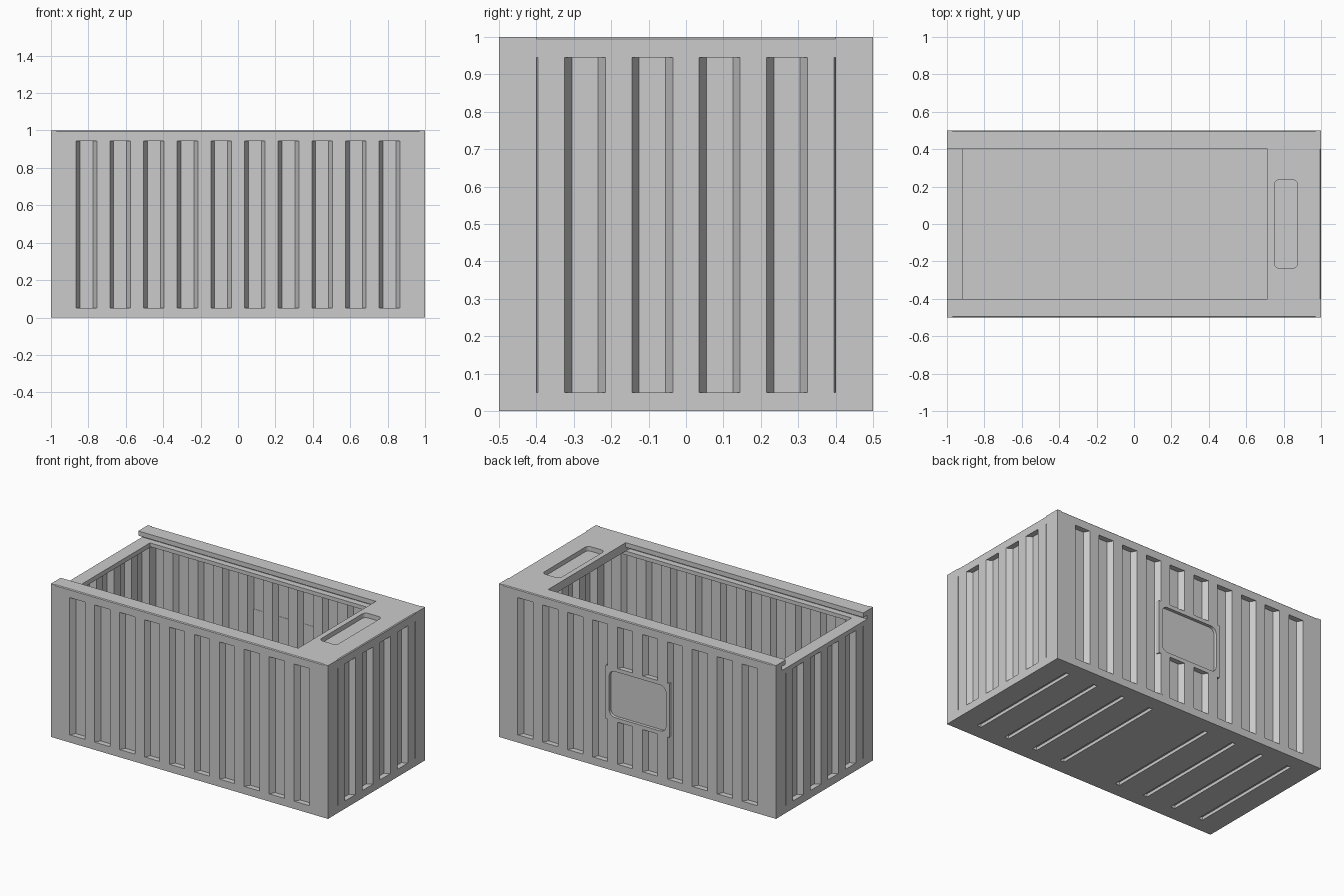
import bpy, bmesh, math
from mathutils import Vector

cube = bpy.data.objects.get("Cube")
if cube:
    bpy.data.objects.remove(cube, do_unlink=True)

grey = bpy.data.materials.new("plain_grey")
grey.use_nodes = True
grey.diffuse_color = (0.6, 0.6, 0.6, 1)
grey.node_tree.nodes["Principled BSDF"].inputs["Base Color"].default_value = (0.6, 0.6, 0.6, 1)

WALL_BOTTOM, WALL_TOP, SLOT_TOP = 0.05, 0.945, 0.97
FLUTE_DEPTH, SHEET, PITCH = 0.035, 0.03, 0.18
CHAMFER = 0.005


def prism(name, outline, axis, start, end):
    """Extrude a 2D outline along one axis."""
    place = {"x": lambda u, v, t: (t, u, v),
             "y": lambda u, v, t: (u, t, v),
             "z": lambda u, v, t: (u, v, t)}[axis]
    bm = bmesh.new()
    face = bm.faces.new([bm.verts.new(place(u, v, start)) for u, v in outline])
    push = Vector(place(0, 0, end - start))
    new = bmesh.ops.extrude_face_region(bm, geom=[face])["geom"]
    bmesh.ops.translate(bm, vec=push, verts=[g for g in new if isinstance(g, bmesh.types.BMVert)])
    bmesh.ops.holes_fill(bm, edges=bm.edges, sides=0)
    bmesh.ops.recalc_face_normals(bm, faces=bm.faces)
    mesh = bpy.data.meshes.new(name)
    bm.to_mesh(mesh)
    bm.free()
    mesh.materials.append(grey)
    obj = bpy.data.objects.new(name, mesh)
    bpy.context.collection.objects.link(obj)
    return obj


def rect(u0, u1, v0, v1):
    return [(u0, v0), (u1, v0), (u1, v1), (u0, v1)]


def rounded(u0, u1, v0, v1, r, steps=6):
    corners = [(u1 - r, v1 - r), (u0 + r, v1 - r), (u0 + r, v0 + r), (u1 - r, v0 + r)]
    return [(cu + r * math.cos(a), cv + r * math.sin(a))
            for q, (cu, cv) in enumerate(corners)
            for a in [(q + s / steps) * math.pi / 2 for s in range(steps + 1)]]


def cut(obj, cutter):
    cutter.hide_render = True
    cutter.hide_viewport = True
    cutter.display_type = "WIRE"
    mod = obj.modifiers.new("cut", "BOOLEAN")
    mod.operation = "DIFFERENCE"
    mod.solver = "EXACT"
    mod.object = cutter


def fluted(count, limit):
    """Closed outline of a fluted sheet as (along, depth) pairs."""
    centres = [PITCH * (i - (count - 1) / 2) for i in range(count)]
    line = []
    for c in centres:
        line += [(c - 0.055, 0), (c - 0.035, FLUTE_DEPTH), (c + 0.035, FLUTE_DEPTH), (c + 0.055, 0)]
    line = [(a, d) for a, d in line if abs(a) < limit]
    line = [(-limit, line[0][1])] + line + [(limit, line[-1][1])]
    return line + [(a, d + SHEET) for a, d in reversed(line)]


# Base with shallow slots underneath
base = prism("base", rect(-1, 1, -0.5, 0.5), "z", 0, WALL_BOTTOM)
for i in (-4, -3, -2, -1, 1, 2, 3, 4):
    x = 0.21 * i
    cut(base, prism("base_slot_cutter", rect(x - 0.015, x + 0.015, -0.4, 0.4), "z", -0.02, 0.02))

# Fluted walls on all four sides
walls = {}
for side, name in ((-1, "front_wall"), (1, "back_wall")):
    outline = [(a, side * (0.5 - d)) for a, d in fluted(10, 0.95)]
    walls[name] = prism(name, outline, "z", WALL_BOTTOM, WALL_TOP)
for side, name, top in ((-1, "open_end_wall", 0.915), (1, "closed_end_wall", WALL_TOP)):
    outline = [(side * (1 - d), a) for a, d in fluted(6, 0.47)]
    prism(name, outline, "z", WALL_BOTTOM, top)

# Corner posts and the small square corners of the top rim
for sx in (-1, 1):
    for sy in (-1, 1):
        prism("corner_post", rect(sx * 0.92, sx, sy * 0.4, sy * 0.5), "z", WALL_BOTTOM, WALL_TOP)
        prism("rim_corner", rect(sx * 0.97, sx, sy * 0.47, sy * 0.5), "z", SLOT_TOP, 1)

# Top rails with a groove for a sliding lid
rail = [(0.5, WALL_TOP), (0.5, 1 - CHAMFER), (0.5 - CHAMFER, 1), (0.4, 1), (0.4, SLOT_TOP),
        (0.44, SLOT_TOP), (0.44, WALL_TOP), (0.4, WALL_TOP), (0.4, 0.92), (0.46, 0.92),
        (0.46, WALL_TOP)]
for side, name in ((-1, "front_rail"), (1, "back_rail")):
    prism(name, [(side * y, z) for y, z in rail], "x", -1, 1)

# Low beam across the open end
prism("open_end_beam", rect(-1, -0.915, -0.403, 0.403), "z", 0.915, WALL_TOP)

# Closed end cap, which stops the grooves, with a rounded finger pocket
cap = prism("end_cap", [(0.715, WALL_TOP), (1, WALL_TOP), (1, 1 - CHAMFER), (1 - CHAMFER, 1),
                        (0.715, 1)], "y", -0.47, 0.47)
cut(cap, prism("pocket_cutter", rounded(0.75, 0.875, -0.235, 0.235, 0.025), "z", 0.97, 1.05))

# Label plate on the back wall, with one rounded pocket through plate and wall
plate = prism("back_plate", rect(-0.23, 0.23, 0.325, 0.675), "y", 0.468, 0.5)
plate_cutter = prism("plate_cutter", rounded(-0.205, 0.205, 0.35, 0.65, 0.04), "y", 0.48, 0.55)
for part in (plate, walls["back_wall"]):
    cut(part, plate_cutter)
